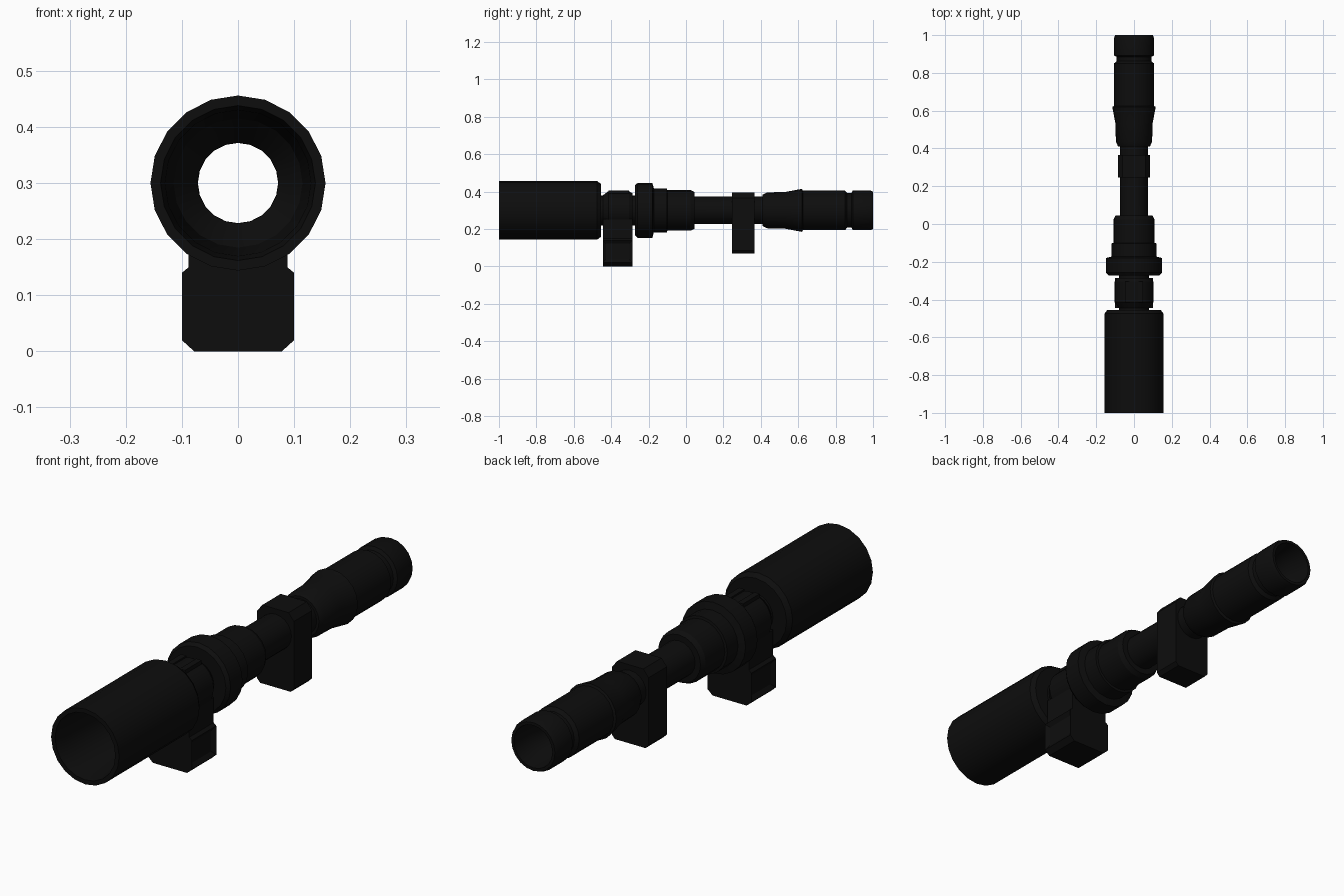
import bpy, bmesh, math
from mathutils import Vector

if "Cube" in bpy.data.objects:
    bpy.data.objects.remove(bpy.data.objects["Cube"])

AXIS_Z = 0.30   # height of the tube axis
SIDES = 20

black = bpy.data.materials.new("matte black")
black.use_nodes = True
black.diffuse_color = (0.004, 0.004, 0.004, 1)
black.node_tree.nodes["Principled BSDF"].inputs["Base Color"].default_value = black.diffuse_color


def finish(name, bm, smooth=False):
    bmesh.ops.recalc_face_normals(bm, faces=bm.faces)
    mesh = bpy.data.meshes.new(name)
    bm.to_mesh(mesh)
    bm.free()
    mesh.materials.append(black)
    obj = bpy.data.objects.new(name, mesh)
    bpy.context.collection.objects.link(obj)
    if smooth:
        bpy.ops.object.select_all(action='DESELECT')
        obj.select_set(True)
        bpy.context.view_layer.objects.active = obj
        bpy.ops.object.shade_smooth_by_angle(angle=math.radians(25))
    return obj


def lathe(name, profile):
    """Revolve a closed (y, radius) profile around the tube axis."""
    bm = bmesh.new()
    rings = []
    for k in range(SIDES):
        a = math.tau * k / SIDES
        rings.append([bm.verts.new((r * math.sin(a), y, AXIS_Z + r * math.cos(a)))
                      for y, r in profile])
    n = len(profile)
    for k in range(SIDES):
        a, b = rings[k], rings[(k + 1) % SIDES]
        for i in range(n):
            j = (i + 1) % n
            bm.faces.new((a[i], a[j], b[j], b[i]))
    return finish(name, bm, True)


def arc(r, start, end, steps=10):
    """Points on a circle about the axis, angle in degrees up from the bottom."""
    angles = [math.radians(start + (end - start) * i / steps) for i in range(steps + 1)]
    return [(r * math.sin(a), AXIS_Z - r * math.cos(a)) for a in angles]


def prism(name, half, y0, y1, panel=False):
    """Extrude a half outline (x, z) along y and mirror it across x = 0."""
    bm = bmesh.new()
    face = bm.faces.new([bm.verts.new((x, y0, z)) for x, z in half])
    new = bmesh.ops.extrude_face_region(bm, geom=[face])["geom"]
    bmesh.ops.translate(bm, vec=(0, y1 - y0, 0),
                        verts=[v for v in new if isinstance(v, bmesh.types.BMVert)])
    seam = [f for f in bm.faces if all(abs(v.co.x) < 1e-5 for v in f.verts)]
    bmesh.ops.delete(bm, geom=seam, context='FACES')
    bmesh.ops.recalc_face_normals(bm, faces=bm.faces)
    if panel:
        # Recessed panel on the widest side face
        side = max((f for f in bm.faces if f.normal.x > 0.9), key=lambda f: f.calc_area())
        bmesh.ops.inset_region(bm, faces=[side], thickness=0.025)
        bmesh.ops.translate(bm, verts=side.verts[:], vec=(-0.012, 0, 0))
    obj = finish(name, bm)
    mirror = obj.modifiers.new("Mirror", 'MIRROR')
    mirror.merge_threshold = 0.0001
    return obj


def box(name, centre, size):
    bm = bmesh.new()
    bmesh.ops.create_cube(bm, size=1)
    for v in bm.verts:
        v.co = Vector(a * b for a, b in zip(v.co, size)) + Vector(centre)
    return finish(name, bm)


# Large front bell with an open, stepped mouth
lathe("objective_bell", [
    (-1, .156), (-.475, .156), (-.455, .142), (-.455, .072),
    (-.6, .072), (-.66, .115), (-.95, .13), (-1, .138)])

# Thin main tube running through everything
lathe("main_tube", [(-.5, .080), (-.25, .080), (-.2, .0735), (.45, .0735),
                    (.45, .0715), (-.5, .0715)])

# Middle collar and stepped sleeve
lathe("middle_collar", [
    (-.272, .072), (-.272, .135), (-.258, .147), (-.18, .147), (-.172, .118),
    (-.102, .118), (-.10, .108), (.025, .108), (.045, .098), (.045, .072)])

# Eyepiece with a flared step and a groove near the open end
lathe("eyepiece", [
    (.41, .072), (.41, .084), (.435, .096), (.53, .098), (.62, .115), (.625, .106),
    (.85, .106), (.862, .092), (.885, .092), (.892, .106), (.985, .106), (1, .100),
    (1, .088), (.90, .082), (.86, .072)])

# Front mount: ring, base block with side panels, top lugs
lathe("front_mount_ring", [(-.445, .075), (-.445, .080), (-.415, .102),
                           (-.305, .102), (-.285, .090), (-.285, .075)])
prism("front_mount_base",
      [(0, 0), (.078, 0), (.1, .02), (.1, .14), (.088, .15), (.088, .255)]
      + arc(.085, 58, 0), -.445, -.285, panel=True)
for side, x in (("left", .035), ("right", -.035)):
    box(side + "_top_lug", (x, -.36, .393), (.025, .11, .024))

# Rear mount: block clamped round the tube
prism("rear_mount",
      [(0, .07), (.07, .07), (.084, .085), (.084, .365), (.06, .395), (0, .395)]
      + arc(.0725, 180, 0), .245, .365)
